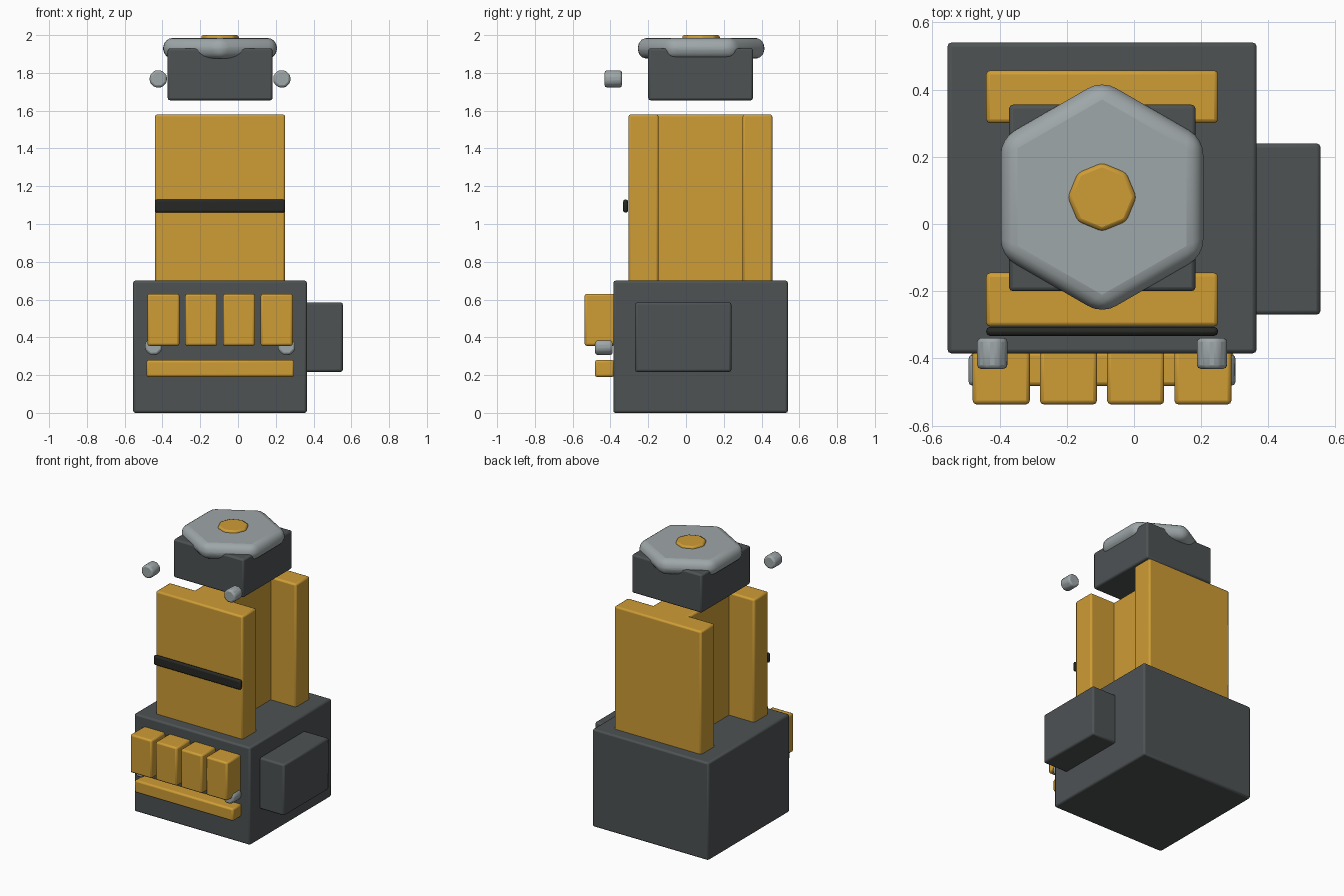
import bpy, math

if "Cube" in bpy.data.objects:
    bpy.data.objects.remove(bpy.data.objects["Cube"])


def mat(name, r, g, b):
    m = bpy.data.materials.new(name)
    m.diffuse_color = (r, g, b, 1)
    m.use_nodes = True
    m.node_tree.nodes["Principled BSDF"].inputs["Base Color"].default_value = m.diffuse_color
    return m


DARK = mat("dark grey", 0.075, 0.085, 0.088)
YELLOW = mat("yellow", 0.62, 0.335, 0.036)
STEEL = mat("light grey", 0.345, 0.385, 0.395)
BLACK = mat("black", 0.02, 0.022, 0.018)


def finish(ob, name, material, bevel, segments=2):
    ob.name = name
    ob.data.materials.append(material)
    bpy.ops.object.transform_apply(location=False, rotation=True, scale=True)
    mod = ob.modifiers.new("soft edges", 'BEVEL')
    mod.width = bevel
    mod.segments = segments
    mod.limit_method = 'ANGLE'
    mod.angle_limit = math.radians(30)
    bpy.ops.object.shade_smooth_by_angle(angle=math.radians(35))
    return ob


def box(name, x, y, z, material, bevel=0.012):
    lo, hi = zip(x, y, z)
    bpy.ops.mesh.primitive_cube_add(
        size=1, location=[(a + b) / 2 for a, b in zip(lo, hi)])
    ob = bpy.context.object
    ob.scale = [b - a for a, b in zip(lo, hi)]
    return finish(ob, name, material, bevel)


def disc(name, sides, radius, depth, loc, material, bevel, segments=2, rot=(0, 0, 0)):
    bpy.ops.mesh.primitive_cylinder_add(
        vertices=sides, radius=radius, depth=depth, location=loc, rotation=rot)
    return finish(bpy.context.object, name, material, bevel, segments)


CX, CY = -0.095, 0.08  # centre of the main body

# Base block and side box
box("base", (-0.555, 0.365), (-0.385, 0.54), (0, 0.70), DARK)
box("side_box", (0.33, 0.555), (-0.27, 0.24), (0.217, 0.585), DARK)

# H-shaped column: two flanges and a web
box("front_flange", (-0.44, 0.25), (-0.305, -0.145), (0.67, 1.58), YELLOW)
box("back_flange", (-0.44, 0.25), (0.30, 0.457), (0.67, 1.58), YELLOW)
box("web", (-0.24, 0.05), (-0.17, 0.325), (0.67, 1.58), YELLOW)
box("stripe", (-0.44, 0.25), (-0.333, -0.306), (1.06, 1.13), BLACK)

# Row of four blocks with a rail underneath
for i in range(4):
    x = -0.48 + 0.20 * i
    box(f"front_block_{i + 1}", (x, x + 0.17), (-0.537, -0.375), (0.355, 0.63), YELLOW)
box("front_rail", (-0.485, 0.297), (-0.482, -0.38), (0.19, 0.28), YELLOW)

# Bolts pointing forward, mirrored about the body centre
for side, label in ((-1, "left"), (1, "right")):
    for part, dx, y, z in (("lower", 0.352, -0.435, 0.352), ("upper", 0.327, -0.385, 1.768)):
        disc(f"{part}_bolt_{label}", 8, 0.049, 0.092, (CX + side * dx, y, z),
             STEEL, 0.012, rot=(math.pi / 2, math.pi / 8, 0))

# Floating head with hexagonal cap and top button
box("head", (-0.372, 0.183), (-0.2, 0.355), (1.655, 1.93), DARK)
disc("hex_cap", 6, 0.348, 0.11, (CX, CY, 1.93), STEEL, 0.05, 4)
disc("top_button", 8, 0.102, 0.06, (CX, CY, 1.97), YELLOW, 0.012)
